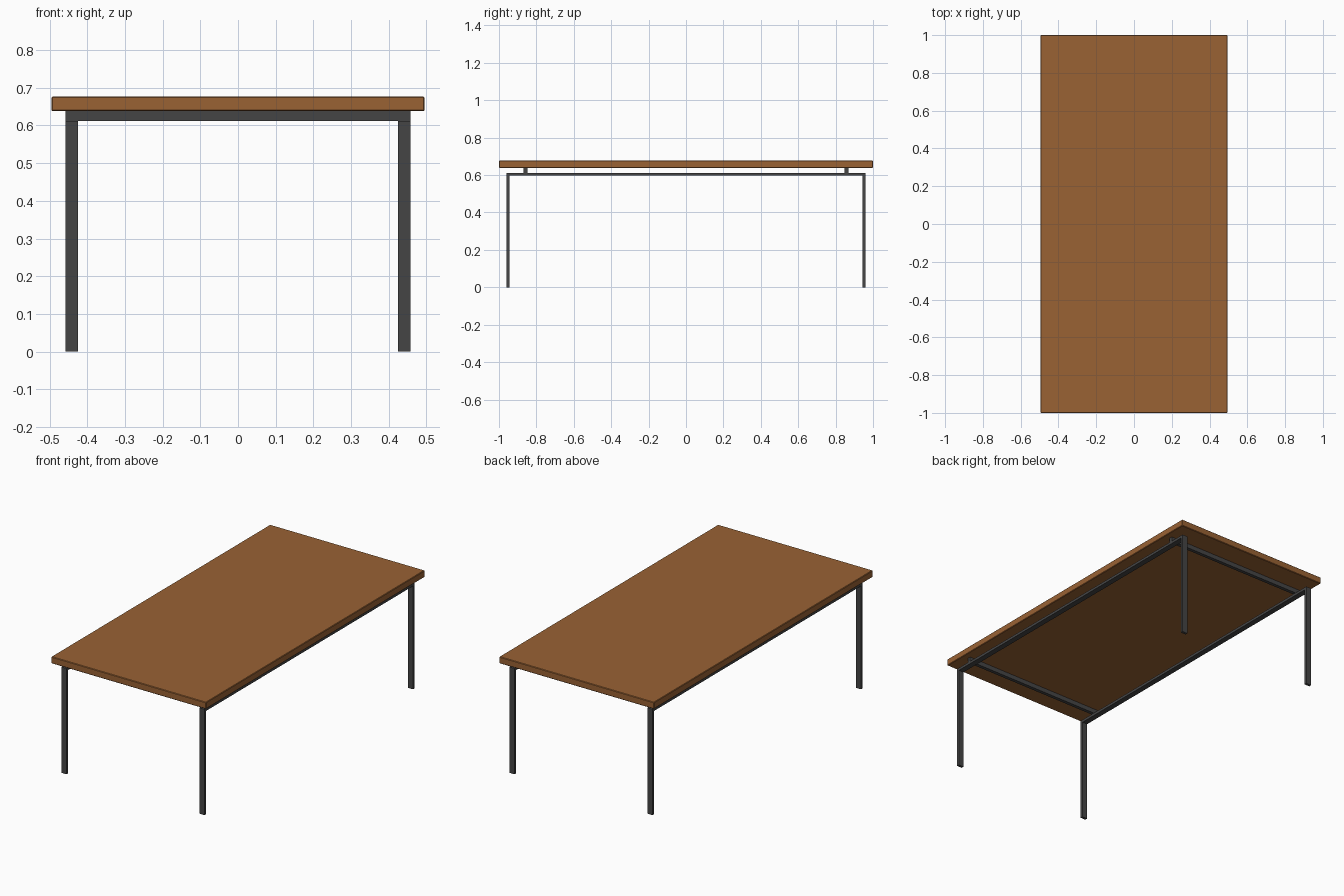
import bpy, bmesh

if "Cube" in bpy.data.objects:
    bpy.data.objects.remove(bpy.data.objects["Cube"])


def material(name, rgb):
    m = bpy.data.materials.new(name)
    m.diffuse_color = (*rgb, 1)
    m.use_nodes = True
    m.node_tree.nodes["Principled BSDF"].inputs["Base Color"].default_value = m.diffuse_color
    return m


wood = material("brown wood", (0.32, 0.122, 0.034))
metal = material("dark steel", (0.06, 0.06, 0.06))


def finish(name, bm, mat, bevel=0):
    bmesh.ops.recalc_face_normals(bm, faces=bm.faces[:])
    me = bpy.data.meshes.new(name)
    bm.to_mesh(me)
    bm.free()
    me.materials.append(mat)
    ob = bpy.data.objects.new(name, me)
    bpy.context.collection.objects.link(ob)
    if bevel:
        mod = ob.modifiers.new("edge", 'BEVEL')
        mod.width = bevel
        mod.segments = 1
    return ob


def box(name, x0, x1, y0, y1, z0, z1, mat, bevel=0):
    bm = bmesh.new()
    bmesh.ops.create_cube(bm, size=1)
    for v in bm.verts:
        v.co = ((x0 + x1) / 2 + v.co.x * (x1 - x0),
                (y0 + y1) / 2 + v.co.y * (y1 - y0),
                (z0 + z1) / 2 + v.co.z * (z1 - z0))
    return finish(name, bm, mat, bevel)


# Table top slab
box("table_top", -0.495, 0.495, -1, 1, 0.638, 0.677, wood, 0.003)

# Flat-bar frames: two legs and a long rail, bent from one strip
Y, H, T = 0.96, 0.612, 0.015
outline = [(-Y, 0), (-Y, H), (Y, H), (Y, 0),
           (Y - T, 0), (Y - T, H - T), (T - Y, H - T), (T - Y, 0)]
for side, x0 in (("left", -0.458), ("right", 0.425)):
    bm = bmesh.new()
    face = bm.faces.new([bm.verts.new((x0, y, z)) for y, z in outline])
    ext = bmesh.ops.extrude_face_region(bm, geom=[face])
    verts = [g for g in ext["geom"] if isinstance(g, bmesh.types.BMVert)]
    bmesh.ops.translate(bm, verts=verts, vec=(0.033, 0, 0))
    finish(side + "_leg_frame", bm, metal)

# Cross bars between the frames and the top
for end, y in (("front", -0.858), ("back", 0.858)):
    box(end + "_cross_bar", -0.458, 0.458, y - 0.01, y + 0.01, H, 0.638, metal)
